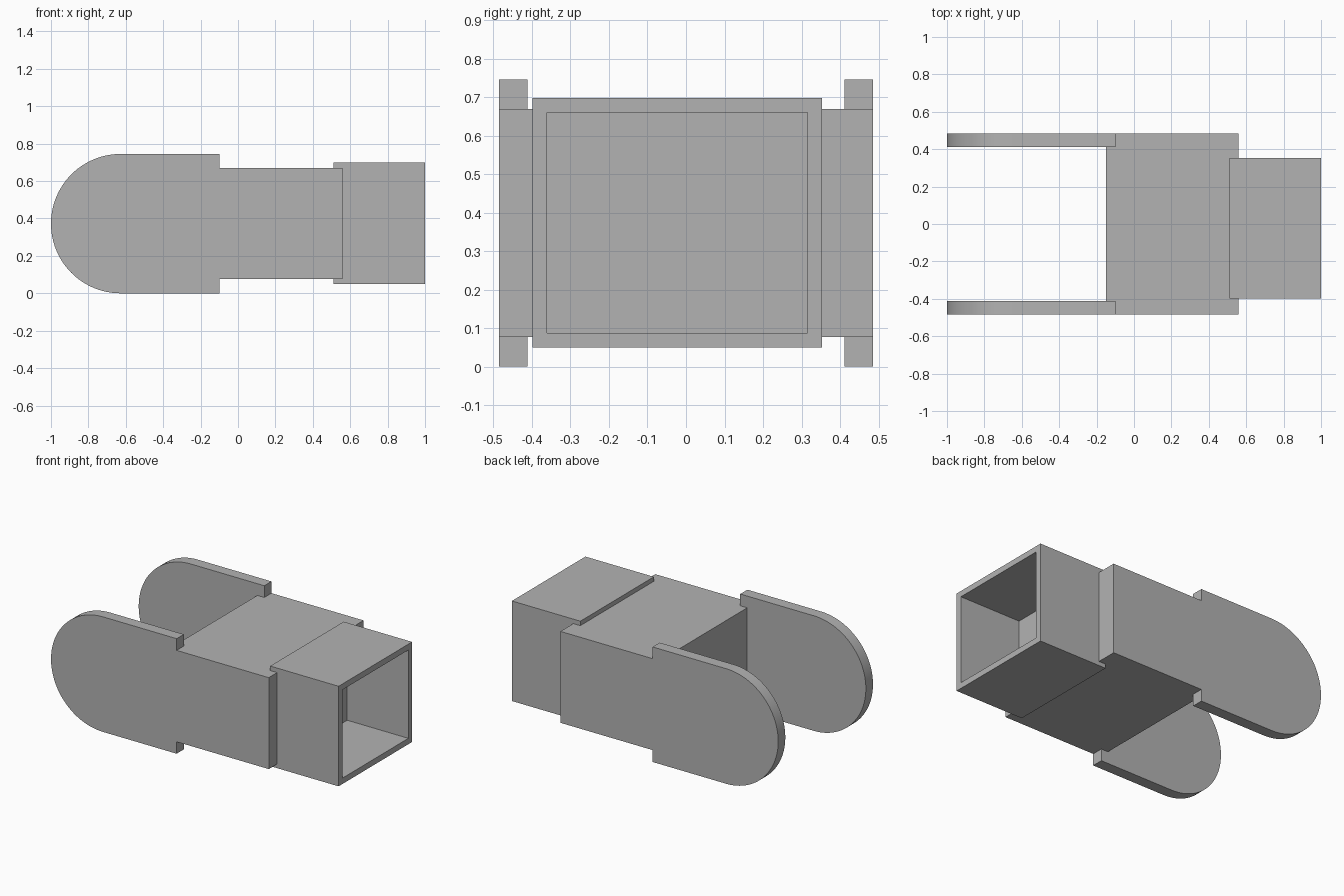
import bpy
import bmesh
import math
from mathutils import Vector

cube = bpy.data.objects.get("Cube")
if cube:
    bpy.data.objects.remove(cube, do_unlink=True)

grey = bpy.data.materials.new("plain_grey")
grey.use_nodes = True
grey.diffuse_color = (0.45, 0.45, 0.45, 1)
grey.node_tree.nodes["Principled BSDF"].inputs["Base Color"].default_value = grey.diffuse_color


def prism(name, outline, push):
    """Extrude a closed outline of 3D points along the push vector."""
    bm = bmesh.new()
    cap = bm.faces.new([bm.verts.new(p) for p in outline])
    ext = bmesh.ops.extrude_face_region(bm, geom=[cap], use_keep_orig=True)
    moved = [v for v in ext["geom"] if isinstance(v, bmesh.types.BMVert)]
    bmesh.ops.translate(bm, verts=moved, vec=push)
    bmesh.ops.recalc_face_normals(bm, faces=bm.faces)
    return finish(name, bm)


def finish(name, bm):
    mesh = bpy.data.meshes.new(name)
    bm.to_mesh(mesh)
    bm.free()
    mesh.materials.append(grey)
    obj = bpy.data.objects.new(name, mesh)
    bpy.context.collection.objects.link(obj)
    return obj


HALF_W, ARM_IN = 0.485, 0.412       # outer and inner side of the fork arms
ARM_END, BODY_END = -0.1, 0.56

# Solid body, notched at its rear corners where the arms seat
half = [(-0.15, ARM_IN), (ARM_END, ARM_IN), (ARM_END, HALF_W), (BODY_END, HALF_W)]
plan = half + [(x, -y) for x, y in reversed(half)]
prism("body_block", [(x, y, 0.077) for x, y in plan], Vector((0, 0, 0.592)))

# Two fork arms with rounded ends
R = 0.3725
STEPS = 48
side = [(ARM_END, 0), (ARM_END, 2 * R)]
for i in range(STEPS + 1):
    a = math.pi / 2 + math.pi * i / STEPS
    side.append((R - 1 + R * math.cos(a), R + R * math.sin(a)))
for name, s in (("left_arm", 1), ("right_arm", -1)):
    arm = prism(name, [(x, s * ARM_IN, z) for x, z in side],
                Vector((0, s * (HALF_W - ARM_IN), 0)))
    bpy.ops.object.select_all(action='DESELECT')
    arm.select_set(True)
    bpy.context.view_layer.objects.active = arm
    bpy.ops.object.shade_smooth_by_angle(angle=math.radians(30))

# Square socket, slightly off centre, hollowed from its open end
bm = bmesh.new()
bmesh.ops.create_cube(bm, size=1)
bmesh.ops.scale(bm, vec=(0.49, 0.752, 0.648), verts=bm.verts)
bmesh.ops.translate(bm, vec=(0.755, -0.023, 0.374), verts=bm.verts)
mouth = max(bm.faces, key=lambda f: f.calc_center_median().x)
bmesh.ops.inset_region(bm, faces=[mouth], thickness=0.054)
hole = bmesh.ops.extrude_face_region(bm, geom=[mouth])
floor_verts = [v for v in hole["geom"] if isinstance(v, bmesh.types.BMVert)]
bmesh.ops.translate(bm, verts=floor_verts, vec=(BODY_END + 0.002 - 1, 0, 0))
if mouth.is_valid:
    bmesh.ops.delete(bm, geom=[mouth], context='FACES_ONLY')
bmesh.ops.recalc_face_normals(bm, faces=bm.faces)
finish("socket", bm)
